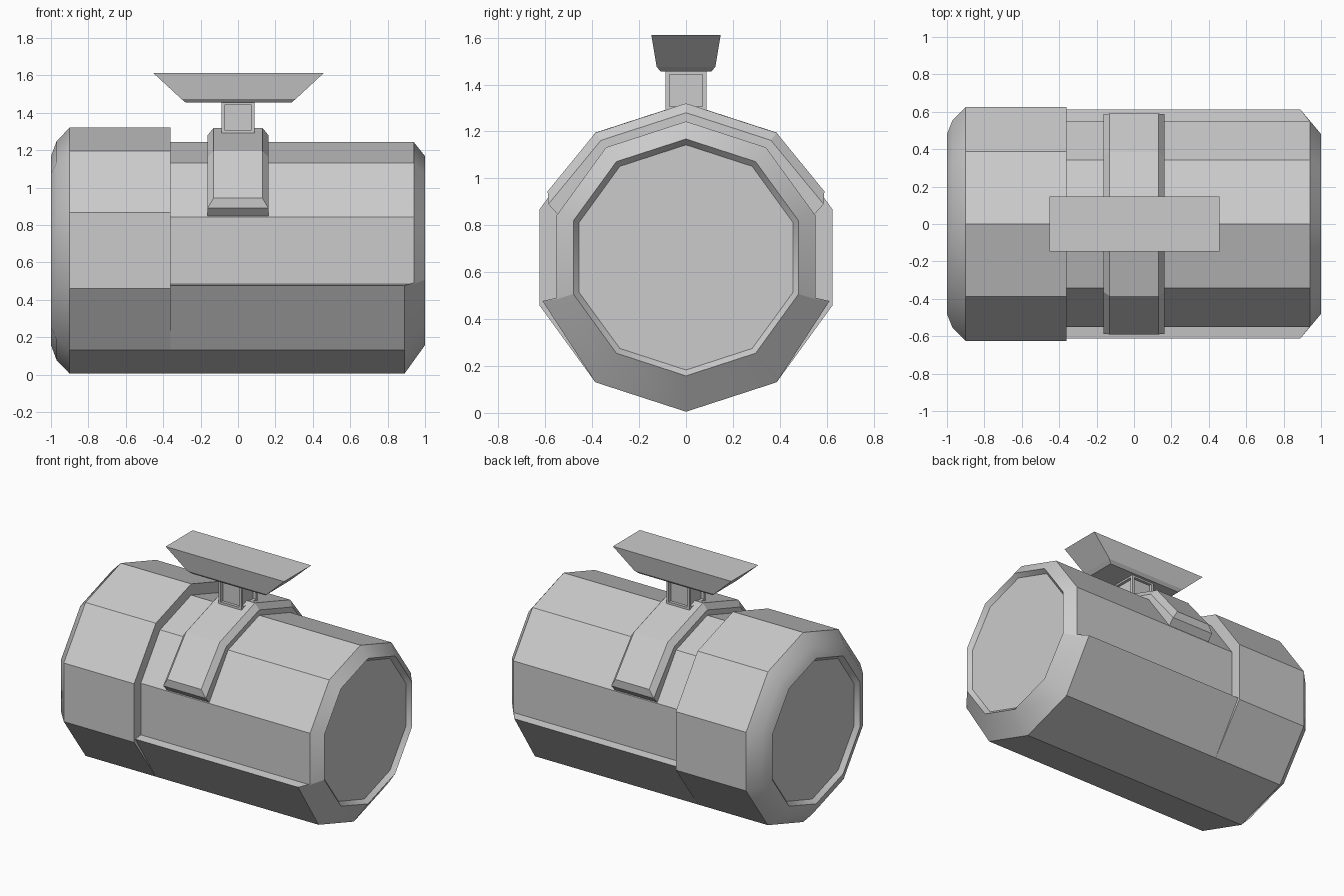
import bpy, bmesh, math

if "Cube" in bpy.data.objects:
    bpy.data.objects.remove(bpy.data.objects["Cube"])

CZ = 0.663  # height of the drum axis


def finish(name, bm, smooth=None):
    bmesh.ops.remove_doubles(bm, verts=bm.verts, dist=1e-4)
    bmesh.ops.recalc_face_normals(bm, faces=bm.faces)
    me = bpy.data.meshes.new(name)
    bm.to_mesh(me)
    bm.free()
    ob = bpy.data.objects.new(name, me)
    bpy.context.collection.objects.link(ob)
    if smooth:
        bpy.context.view_layer.objects.active = ob
        ob.select_set(True)
        bpy.ops.object.shade_smooth_by_angle(angle=math.radians(smooth))
        ob.select_set(False)
    return ob


def skin(bm, rows, closed):
    """Quads between successive rows of verts."""
    n = len(rows[0])
    for a, b in zip(rows, rows[1:]):
        for i in range(n if closed else n - 1):
            j = (i + 1) % n
            bm.faces.new((a[i], a[j], b[j], b[i]))


def polar(r, deg):
    a = math.radians(deg)
    return r * math.cos(a), CZ + r * math.sin(a)


# Drum: ten-sided, upper half stepped in behind the collar, recessed ends
def drum_ring(xu, xl, ru, rl):
    outer = (0.612, 0.477) if ru != rl else polar(rl, -18)
    half = [(xu, *polar(ru, d)) for d in (54, 18, -18)]
    half += [(xl, *outer), (xl, *polar(rl, -54))]
    mirrored = [(x, -y, z) for x, y, z in reversed(half)]
    return [(xu, 0, CZ + ru)] + half + [(xl, 0, CZ - rl)] + mirrored


bm = bmesh.new()
rings = [(-.97, -.97, .48, .48), (-1, -1, .505, .505), (-.97, -.97, .585, .585),
         (-.9, -.9, .658, .658), (-.36, -.36, .658, .658), (-.36, -.36, .58, .658),
         (.94, .89, .58, .658), (1, 1, .505, .505), (.97, .97, .48, .48)]
rows = [[bm.verts.new(p) for p in drum_ring(*r)] for r in rings]
skin(bm, rows, True)
bm.faces.new(rows[0])
bm.faces.new(rows[-1])
finish("drum_body", bm, 32)

# Strap: chamfered band over the top; each station gives base, side, top (y, z)
half = [[(.545, .844), (.587, .89), (.59, .945)],
        [polar(r, 54) for r in (.57, .617, .657)]]
crown = [[polar(r, 90) for r in (.57, .617, .657)]]
stations = half + crown + [[(-y, z) for y, z in s] for s in reversed(half)]
bm = bmesh.new()
rows = []
for s in stations:
    pts = list(zip((-.163, -.163, -.13), s)) + list(zip((.13, .163, .163), reversed(s)))
    rows.append([bm.verts.new((x, y, z)) for x, (y, z) in pts])
skin(bm, rows, True)
for r in (rows[0], rows[-1]):
    bm.faces.new((r[0], r[1], r[4], r[5]))
    bm.faces.new((r[1], r[2], r[3], r[4]))
finish("strap", bm)

# Neck: small block with a recessed panel on each side
bm = bmesh.new()
bmesh.ops.create_cube(bm, size=1)
for v in bm.verts:
    v.co = (v.co.x * .176, v.co.y * .176, 1.375 + v.co.z * .17)
bm.normal_update()
sides = [f for f in bm.faces if abs(f.normal.z) < .5]
bmesh.ops.inset_individual(bm, faces=sides, thickness=.024)
for f in sides:
    r = bmesh.ops.extrude_discrete_faces(bm, faces=[f])
    g = r["faces"][0]
    bmesh.ops.translate(bm, verts=g.verts, vec=g.normal * -.02)
finish("neck", bm)

# Mounting plate: flared block with a small lower chamfer
bm = bmesh.new()
rows = []
for hx, hy, z in ((.283, .107, 1.455), (.307, .125, 1.475), (.455, .148, 1.612)):
    rows.append([bm.verts.new((.003 + sx * hx, sy * hy, z))
                 for sx, sy in ((-1, -1), (1, -1), (1, 1), (-1, 1))])
skin(bm, rows, True)
bm.faces.new(rows[0])
bm.faces.new(rows[-1])
finish("mounting_plate", bm)
